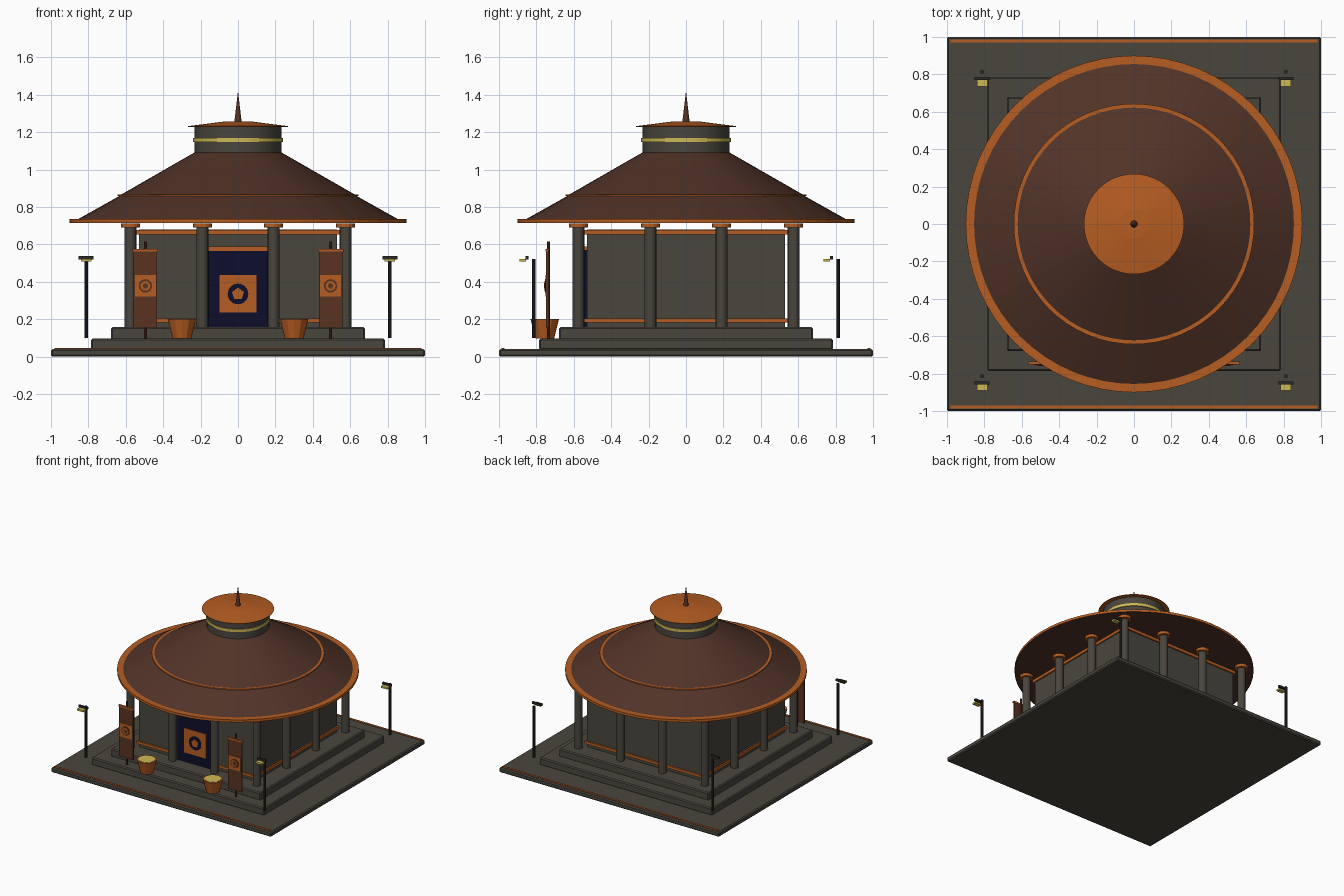
import bpy, bmesh, math
from mathutils import Matrix, Vector

if "Cube" in bpy.data.objects:
    bpy.data.objects.remove(bpy.data.objects["Cube"])


def material(name, hex_code):
    lin = []
    for i in (0, 2, 4):
        c = int(hex_code[i:i + 2], 16) / 255
        lin.append(c / 12.92 if c <= 0.04045 else ((c + 0.055) / 1.055) ** 2.4)
    m = bpy.data.materials.new(name)
    m.diffuse_color = (*lin, 1)
    m.use_nodes = True
    m.node_tree.nodes["Principled BSDF"].inputs["Base Color"].default_value = m.diffuse_color
    return m


STONE = material("grey stone", "4a463e")
ROOF = material("brown roof", "513328")
ORANGE = material("burnt orange", "b65d22")
GOLD = material("gold", "cdb955")
NAVY = material("navy", "0d0d2b")
METAL = material("dark metal", "2b2a27")
CLOTH = material("brown cloth", "5a3320")


def finish(bm, name, mats, bevel=0):
    bmesh.ops.recalc_face_normals(bm, faces=bm.faces)
    me = bpy.data.meshes.new(name)
    bm.to_mesh(me)
    bm.free()
    for m in mats:
        me.materials.append(m)
    ob = bpy.data.objects.new(name, me)
    bpy.context.collection.objects.link(ob)
    if bevel:
        mod = ob.modifiers.new("bevel", 'BEVEL')
        mod.width, mod.segments = bevel, 1
    return ob


def box(name, mat, x, y, z, bevel=0):
    """Box from (min, max) pairs."""
    bm = bmesh.new()
    bmesh.ops.create_cube(bm, size=1)
    for v in bm.verts:
        v.co = Vector([(a + b) / 2 + c * (b - a)
                       for c, (a, b) in zip(v.co, (x, y, z))])
    return finish(bm, name, [mat], bevel)


def lathe(name, mats, profile, at=(0, 0), sides=64, slots=None):
    """Spin an (r, z) profile; slots gives a material index per band."""
    bm = bmesh.new()
    rings = []
    for r, z in profile:
        if r == 0:
            rings.append([bm.verts.new((at[0], at[1], z))] * sides)
        else:
            rings.append([bm.verts.new((at[0] + r * math.cos(math.tau * i / sides),
                                        at[1] + r * math.sin(math.tau * i / sides), z))
                          for i in range(sides)])
    for k, (a, b) in enumerate(zip(rings, rings[1:])):
        for i in range(sides):
            j = (i + 1) % sides
            vs = list(dict.fromkeys((a[i], a[j], b[j], b[i])))
            bm.faces.new(vs).material_index = slots[k] if slots else 0
    return finish(bm, name, mats)


def post(name, mat, at, r, z0, z1, sides=16):
    return lathe(name, [mat], [(0, z0), (r, z0), (r, z1), (0, z1)], at, sides)


def plate(name, mat, x, z, y, r, sides):
    """Thin round or polygonal plate facing the front, point upward."""
    bm = bmesh.new()
    bmesh.ops.create_cone(bm, cap_ends=True, segments=sides, radius1=r, radius2=r, depth=0.004)
    bmesh.ops.transform(bm, verts=bm.verts, matrix=Matrix.Translation((x, y, z))
                        @ Matrix.Rotation(math.pi / 2, 4, 'X'))
    if max(v.co.z for v in bm.verts) < z + r * 0.99:
        bmesh.ops.rotate(bm, verts=bm.verts, cent=(x, y, z),
                         matrix=Matrix.Rotation(math.pi, 3, 'Y'))
    return finish(bm, name, [mat])


def square(name, mat, h, z, bevel=0):
    return box(name, mat, (-h, h), (-h, h), z, bevel)


# Stepped platform
square("ground_slab", STONE, 1.0, (0, 0.04), 0.008)
square("lower_step", STONE, 0.785, (0.035, 0.097), 0.008)
square("upper_step", STONE, 0.68, (0.09, 0.157), 0.008)
for s in (-1, 1):
    box("slab_stripe", ORANGE, (-0.98, 0.98), (s * 0.978 - 0.008, s * 0.978 + 0.008), (0.036, 0.045))

# Hall with trim bands
square("hall_walls", STONE, 0.53, (0.155, 0.68))
square("lower_trim", ORANGE, 0.542, (0.183, 0.205))
square("upper_trim", ORANGE, 0.542, (0.653, 0.677))

# Columns around the perimeter
spots = (-0.575, -0.19, 0.19, 0.575)
for x in spots:
    for y in spots:
        if max(abs(x), abs(y)) > 0.5:
            post("column", STONE, (x, y), 0.031, 0.155, 0.692)
            post("column_cap", ORANGE, (x, y), 0.05, 0.69, 0.713)

# Door with hanging emblem
box("door", NAVY, (-0.165, 0.165), (-0.55, -0.53), (0.155, 0.57))
box("door_lintel", ORANGE, (-0.165, 0.165), (-0.554, -0.53), (0.565, 0.59))
box("door_panel", ORANGE, (-0.1, 0.1), (-0.556, -0.549), (0.235, 0.435))
plate("door_disc", NAVY, 0, 0.335, -0.557, 0.055, 32)
plate("door_pentagon", ORANGE, 0, 0.335, -0.559, 0.034, 5)

# Roof: eave, two slopes and ring
lathe("roof", [ROOF, ORANGE],
      [(0, 0.715), (0.9, 0.715), (0.9, 0.735), (0.855, 0.735), (0.632, 0.86),
       (0.643, 0.86), (0.643, 0.868), (0.622, 0.868), (0.235, 1.09), (0, 1.09)],
      slots=[0, 1, 1, 0, 1, 1, 1, 0, 0])
# Drum, gold band, cap and spire
post("roof_drum", STONE, (0, 0), 0.233, 1.085, 1.235, 64)
post("drum_band", GOLD, (0, 0), 0.24, 1.148, 1.17, 64)
lathe("drum_cap", [ORANGE], [(0, 1.228), (0.268, 1.228), (0.268, 1.232), (0.08, 1.256), (0, 1.258)], sides=48)
lathe("spire", [CLOTH], [(0, 1.25), (0.02, 1.25), (0, 1.42)], sides=12)

for s in (-1, 1):
    # Planters
    at = (s * 0.3, -0.755)
    lathe("planter", [ORANGE], [(0, 0.097), (0.05, 0.097), (0.076, 0.2), (0.064, 0.2), (0.062, 0.185), (0, 0.185)], at, 12)
    post("planter_fill", GOLD, at, 0.064, 0.18, 0.202, 12)

    # Banners
    x = s * 0.495
    post("banner_pole", CLOTH, (x, -0.735), 0.008, 0.097, 0.615, 8)
    box("banner_cloth", CLOTH, (x - 0.063, x + 0.063), (-0.748, -0.736), (0.155, 0.565))
    box("banner_bar", ORANGE, (x - 0.068, x + 0.068), (-0.75, -0.734), (0.562, 0.576))
    box("banner_patch", ORANGE, (x - 0.056, x + 0.056), (-0.752, -0.746), (0.322, 0.435))
    plate("banner_ring", CLOTH, x, 0.378, -0.753, 0.036, 20)
    plate("banner_ring_centre", ORANGE, x, 0.378, -0.7545, 0.026, 20)
    plate("banner_pentagon", CLOTH, x, 0.378, -0.756, 0.016, 5)

    # Corner lamps
    for t in (-1, 1):
        x, y = s * 0.812, t * 0.813
        post("lamp_post", METAL, (x, y), 0.01, 0.1, 0.522, 10)
        box("lamp_hood", METAL, (x - 0.04, x + 0.04), (y - 0.044, y - 0.028), (0.52, 0.537))
        box("lamp_light", GOLD, (x - 0.028, x + 0.028), (y - 0.077, y - 0.043), (0.508, 0.522))
